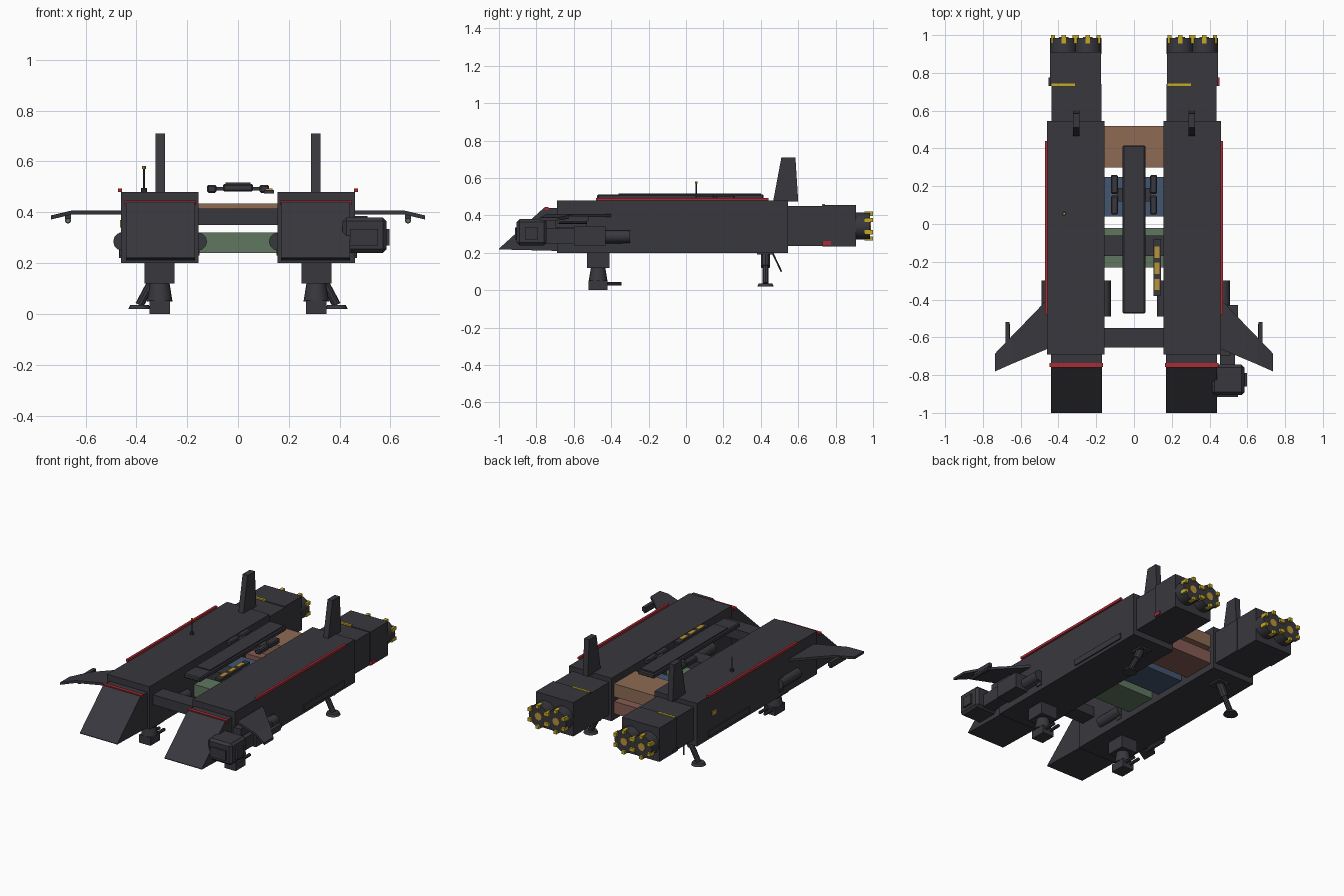
import bpy, bmesh, math
from mathutils import Vector

if "Cube" in bpy.data.objects:
    bpy.data.objects.remove(bpy.data.objects["Cube"])


def material(name, rgb):
    m = bpy.data.materials.new(name)
    m.diffuse_color = (*rgb, 1)
    m.use_nodes = True
    m.node_tree.nodes["Principled BSDF"].inputs["Base Color"].default_value = m.diffuse_color
    return m


GREY = material("hull grey", (0.040, 0.039, 0.048))
RED = material("stripe red", (0.42, 0.024, 0.034))
YELLOW = material("marking yellow", (0.55, 0.40, 0.02))
AMBER = material("lamp amber", (0.48, 0.30, 0.04))
BROWN = material("cargo brown", (0.27, 0.145, 0.088))
RUST = material("cargo rust", (0.24, 0.105, 0.088))
BLUE = material("cargo blue", (0.056, 0.093, 0.16))
GREEN = material("cargo green", (0.115, 0.185, 0.115))


def finish(name, bm, mat, smooth=False):
    bmesh.ops.recalc_face_normals(bm, faces=bm.faces)
    me = bpy.data.meshes.new(name)
    bm.to_mesh(me)
    bm.free()
    me.materials.append(mat)
    ob = bpy.data.objects.new(name, me)
    bpy.context.collection.objects.link(ob)
    if smooth:
        bpy.context.view_layer.objects.active = ob
        ob.select_set(True)
        bpy.ops.object.shade_smooth_by_angle(angle=math.radians(35))
        ob.select_set(False)
    return ob


def box(name, x, y, z, mat=GREY, bevel=0):
    bm = bmesh.new()
    bmesh.ops.create_cube(bm, size=1)
    for v in bm.verts:
        v.co = [r[0] if c < 0 else r[1]
                for c, r in zip(v.co, [sorted(r) for r in (x, y, z)])]
    if bevel:
        bmesh.ops.bevel(bm, geom=bm.edges[:], offset=bevel, segments=1, affect='EDGES')
    return finish(name, bm, mat)


def prism(name, profile, x, mat=GREY):
    """Extrude a (y, z) profile between two x positions."""
    bm = bmesh.new()
    a, b = [[bm.verts.new((xx, *p)) for p in profile] for xx in x]
    bm.faces.new(a)
    bm.faces.new(b)
    for i in range(len(a)):
        j = (i + 1) % len(a)
        bm.faces.new((a[i], a[j], b[j], b[i]))
    return finish(name, bm, mat)


def rod(name, p, q, r1, r2=None, mat=GREY, sides=16):
    """Cylinder or cone from p to q."""
    p, q = Vector(p), Vector(q)
    bm = bmesh.new()
    bmesh.ops.create_cone(bm, cap_ends=True, segments=sides, radius1=r1,
                          radius2=r1 if r2 is None else r2, depth=(q - p).length)
    rot = (q - p).to_track_quat('Z', 'Y').to_matrix()
    for v in bm.verts:
        v.co = rot @ v.co + (p + q) / 2
    return finish(name, bm, mat, sides > 8)


for s, side in ((-1, "left"), (1, "right")):
    def sx(a, b):
        return (s * a, s * b)

    # Main hull, nose wedge and tail blocks
    box(side + "_hull", sx(0.155, 0.46), (-0.69, 0.545), (0.20, 0.48))
    prism(side + "_nose", [(-1, 0.222), (-0.76, 0.44), (-0.68, 0.44), (-0.68, 0.21), (-1, 0.218)],
          sx(0.17, 0.44))
    box(side + "_nose_stripe", sx(0.165, 0.447), (-0.757, -0.735), (0.428, 0.446), RED)
    box(side + "_tail", sx(0.172, 0.437), (0.54, 0.74), (0.237, 0.45))
    box(side + "_engine_block", sx(0.175, 0.445), (0.73, 0.91), (0.235, 0.455))
    cx = s * 0.308
    box(side + "_tail_marking", (cx - 0.13, cx - 0.005), (0.728, 0.744), (0.452, 0.46), YELLOW)
    box(side + "_nav_lamp", sx(0.44, 0.453), (0.73, 0.775), (0.242, 0.262), RED if s > 0 else GREY)

    # Engine nozzles with rim lugs
    for k, ex in enumerate((0.245, 0.372)):
        ex *= s
        tag = f"{side}_nozzle_{k}"
        rod(tag, (ex, 0.90, 0.343), (ex, 0.985, 0.343), 0.072, sides=16)
        rod(tag + "_core", (ex, 0.97, 0.343), (ex, 0.989, 0.343), 0.026, mat=AMBER, sides=8)
        for i in range(6):
            a = math.radians(30 + 60 * i)
            lx, lz = ex + 0.066 * math.cos(a), 0.343 + 0.066 * math.sin(a)
            box(f"{tag}_lug_{i}", (lx - 0.011, lx + 0.011), (0.955, 1.0),
                (lz - 0.011, lz + 0.011), YELLOW)

    # Tail fin
    prism(side + "_fin", [(0.465, 0.47), (0.51, 0.71), (0.585, 0.71), (0.60, 0.475)],
          sx(0.288, 0.324))

    # Swept wing with drooping tip
    bm = bmesh.new()
    rings = []
    for x, y0, y1, z in ((0.455, -0.66, -0.395, 0.40), (0.65, -0.742, -0.597, 0.40),
                         (0.735, -0.78, -0.685, 0.38)):
        rings.append([bm.verts.new((s * x, y, zz)) for y, zz in
                      ((y0, z - 0.008), (y1, z - 0.008), (y1, z + 0.008), (y0, z + 0.008))])
    for a, b in zip(rings, rings[1:]):
        for i in range(4):
            j = (i + 1) % 4
            bm.faces.new((a[i], a[j], b[j], b[i]))
    bm.faces.new(rings[0])
    bm.faces.new(rings[-1])
    finish(side + "_wing", bm, GREY)
    box(side + "_wing_pylon", sx(0.658, 0.68), (-0.66, -0.52), (0.372, 0.398))
    rod(side + "_wing_pod", (s * 0.669, -0.68, 0.367), (s * 0.669, -0.53, 0.367), 0.012, sides=8)
    rod(side + "_wing_pod_tip", (s * 0.669, -0.686, 0.367), (s * 0.669, -0.68, 0.367), 0.009,
        mat=GREEN, sides=8)

    # Red edge rails, lower side rails and rounded side pods
    box(side + "_edge_rail", sx(0.457, 0.472), (-0.48, 0.44), (0.479, 0.494), RED)
    box(side + "_lower_rail", sx(0.455, 0.468), (0.01, 0.43), (0.22, 0.258))
    for x in (0.158, 0.455):
        rod(f"{side}_side_pod_{x}", (s * x, -0.49, 0.285), (s * x, -0.30, 0.285), 0.036, sides=12)
    for x in (0.151, 0.46):
        box(f"{side}_hatch_{x}", sx(x, x + 0.006), (-0.34, -0.30), (0.23, 0.32))

    # Front landing turret
    box(side + "_turret_base", sx(0.25, 0.367), (-0.53, -0.41), (0.12, 0.205))
    rod(side + "_turret_neck", (s * 0.308, -0.47, 0.05), (s * 0.308, -0.47, 0.125), 0.05, 0.038)
    box(side + "_turret_foot", sx(0.267, 0.348), (-0.52, -0.42), (0, 0.052))
    for dx in (-0.018, 0.018):
        x = s * 0.308 + dx
        rod(f"{side}_turret_barrel_{dx}", (x, -0.43, 0.035), (x, -0.345, 0.035), 0.01, sides=8)

    # Rear landing leg
    rod(side + "_rear_strut", (s * 0.30, 0.425, 0.20), (s * 0.388, 0.425, 0.035), 0.017, sides=10)
    rod(side + "_rear_strut_collar", (s * 0.30, 0.425, 0.21), (s * 0.34, 0.425, 0.125), 0.025, sides=10)
    rod(side + "_rear_foot", (s * 0.388, 0.425, 0.02), (s * 0.388, 0.425, 0.036), 0.044, 0.036)
    rod(side + "_rear_brace", (s * 0.31, 0.46, 0.205), (s * 0.34, 0.51, 0.10), 0.005, sides=6)
    box(side + "_gear_door", sx(0.26, 0.34), (0.38, 0.47), (0.19, 0.203))

    # Clamps beside the spine
    for i, y in enumerate((0.21, 0.10)):
        box(f"{side}_clamp_{i}", sx(0.085, 0.122), (y - 0.05, y + 0.05), (0.476, 0.508), bevel=0.006)
    box(side + "_clamp_arm", sx(0.05, 0.09), (0.12, 0.19), (0.485, 0.50))

# Cross beams and cargo between the hulls
box("front_beam", (-0.16, 0.16), (-0.655, -0.55), (0.35, 0.415))
box("middle_beam", (-0.16, 0.16), (-0.17, -0.06), (0.35, 0.41))
for name, y0, y1, mat in (("green_cargo", -0.23, -0.02, GREEN), ("blue_cargo", 0.04, 0.25, BLUE),
                          ("rust_cargo", 0.30, 0.52, RUST)):
    box(name, (-0.158, 0.158), (y0, y1), (0.24, 0.32), mat)
box("brown_cargo", (-0.158, 0.158), (0.30, 0.52), (0.35, 0.435), BROWN)

# Raised spine
box("spine", (-0.06, 0.06), (-0.475, 0.415), (0.482, 0.512), bevel=0.006)
box("spine_plate", (-0.05, 0.05), (-0.36, 0.40), (0.51, 0.518))

# Lamp strip beside the spine
box("lamp_strip", (0.102, 0.142), (-0.38, -0.08), (0.474, 0.488))
for i, y in enumerate((-0.32, -0.235, -0.15)):
    box(f"strip_lamp_{i}", (0.108, 0.136), (y - 0.03, y + 0.03), (0.486, 0.494), AMBER)

# Antenna and side window on the left hull
rod("antenna_base", (-0.37, 0.055, 0.478), (-0.37, 0.055, 0.495), 0.012, sides=8)
rod("antenna", (-0.37, 0.055, 0.48), (-0.37, 0.055, 0.572), 0.004, sides=6)
rod("antenna_tip", (-0.37, 0.055, 0.57), (-0.37, 0.055, 0.582), 0.007, mat=YELLOW, sides=8)
box("side_window", (-0.465, -0.459), (0.345, 0.39), (0.34, 0.37), AMBER)

# Side cannon on the right hull
box("cannon_head", (0.412, 0.585), (-0.905, -0.745), (0.24, 0.38), bevel=0.015)
box("cannon_face", (0.44, 0.55), (-0.915, -0.90), (0.27, 0.335))
box("cannon_nub", (0.58, 0.597), (-0.86, -0.79), (0.27, 0.335))
box("cannon_arm", (0.455, 0.535), (-0.75, -0.59), (0.25, 0.33))
box("cannon_mount", (0.455, 0.55), (-0.60, -0.43), (0.24, 0.34))
rod("cannon_tail", (0.475, -0.44, 0.287), (0.475, -0.30, 0.287), 0.033)
box("cannon_top_rail", (0.455, 0.51), (-0.70, -0.53), (0.335, 0.385))
